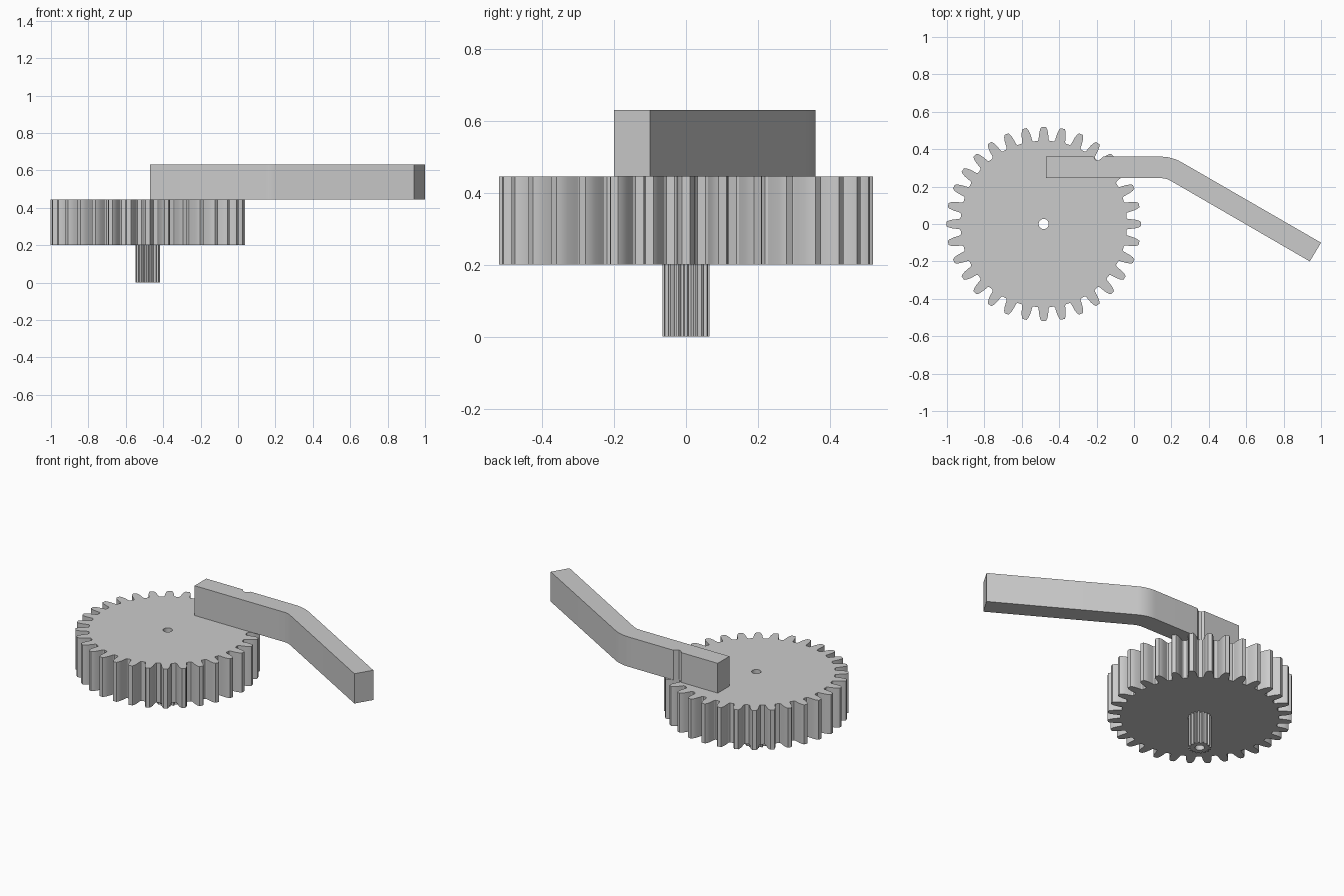
import bpy
from math import sin, cos, pi, radians

cube = bpy.data.objects.get("Cube")
if cube:
    bpy.data.objects.remove(cube)

grey = bpy.data.materials.new("plain_grey")
grey.use_nodes = True
colour = (0.6, 0.6, 0.6, 1)
grey.diffuse_color = colour
grey.node_tree.nodes["Principled BSDF"].inputs["Base Color"].default_value = colour

GEAR_X = -0.483


def prism(name, loops, z0, z1):
    """Extrude a flat outline (later loops are holes) from z0 to z1."""
    curve = bpy.data.curves.new(name + "_profile", "CURVE")
    curve.dimensions = "2D"
    curve.fill_mode = "BOTH"
    curve.extrude = (z1 - z0) / 2
    for loop in loops:
        spline = curve.splines.new("POLY")
        spline.points.add(len(loop) - 1)
        for point, (x, y) in zip(spline.points, loop):
            point.co = (x, y, 0, 1)
        spline.use_cyclic_u = True
    temp = bpy.data.objects.new(name + "_profile", curve)
    bpy.context.collection.objects.link(temp)
    graph = bpy.context.evaluated_depsgraph_get()
    mesh = bpy.data.meshes.new_from_object(temp.evaluated_get(graph))
    bpy.data.objects.remove(temp)
    mesh.name = name
    mesh.materials.clear()
    mesh.materials.append(grey)
    obj = bpy.data.objects.new(name, mesh)
    obj.location.z = (z0 + z1) / 2
    bpy.context.collection.objects.link(obj)
    bpy.ops.object.select_all(action="DESELECT")
    obj.select_set(True)
    bpy.context.view_layer.objects.active = obj
    bpy.ops.object.shade_smooth_by_angle(angle=radians(25))
    return obj


def polar(r, a, cx=GEAR_X, cy=0):
    return (cx + r * cos(a), cy + r * sin(a))


def toothed(teeth, root, tip, flank):
    """Gear outline; flank lists (height fraction, half width in pitches)."""
    pitch = 2 * pi / teeth
    profile = [(h, -w) for h, w in flank] + [(h, w) for h, w in reversed(flank)]
    return [polar(root + h * (tip - root), (i + w) * pitch)
            for i in range(teeth) for h, w in profile]


hole = [polar(0.027, 2 * pi * i / 24) for i in range(24)]

# Large gear wheel with rounded teeth
wheel_flank = [(0, 0.37), (0.08, 0.31), (0.3, 0.28), (0.6, 0.24), (0.85, 0.18), (1, 0.11)]
prism("gear_wheel", [toothed(32, 0.445, 0.52, wheel_flank), hole], 0.2, 0.445)

# Small splined pinion underneath
pinion_flank = [(0, 0.33), (0.5, 0.27), (1, 0.14)]
prism("pinion", [toothed(16, 0.053, 0.065, pinion_flank), hole], 0, 0.2)

# Bent lever arm lying on the wheel, with a small notch over a tooth gap
bend = (0.144, 0.14)
steps = [radians(90 - 5 * i) for i in range(7)]
outer = [polar(0.22, a, *bend) for a in steps]
inner = [polar(0.105, a, *bend) for a in reversed(steps)]
notch = [(-0.216, 0.36), (-0.206, 0.344), (-0.19, 0.338), (-0.165, 0.36)]
arm = [(-0.47, 0.245), (-0.47, 0.36)] + notch + outer + [(1, -0.1), (0.94, -0.2)] + inner
prism("lever_arm", [arm], 0.445, 0.63)
